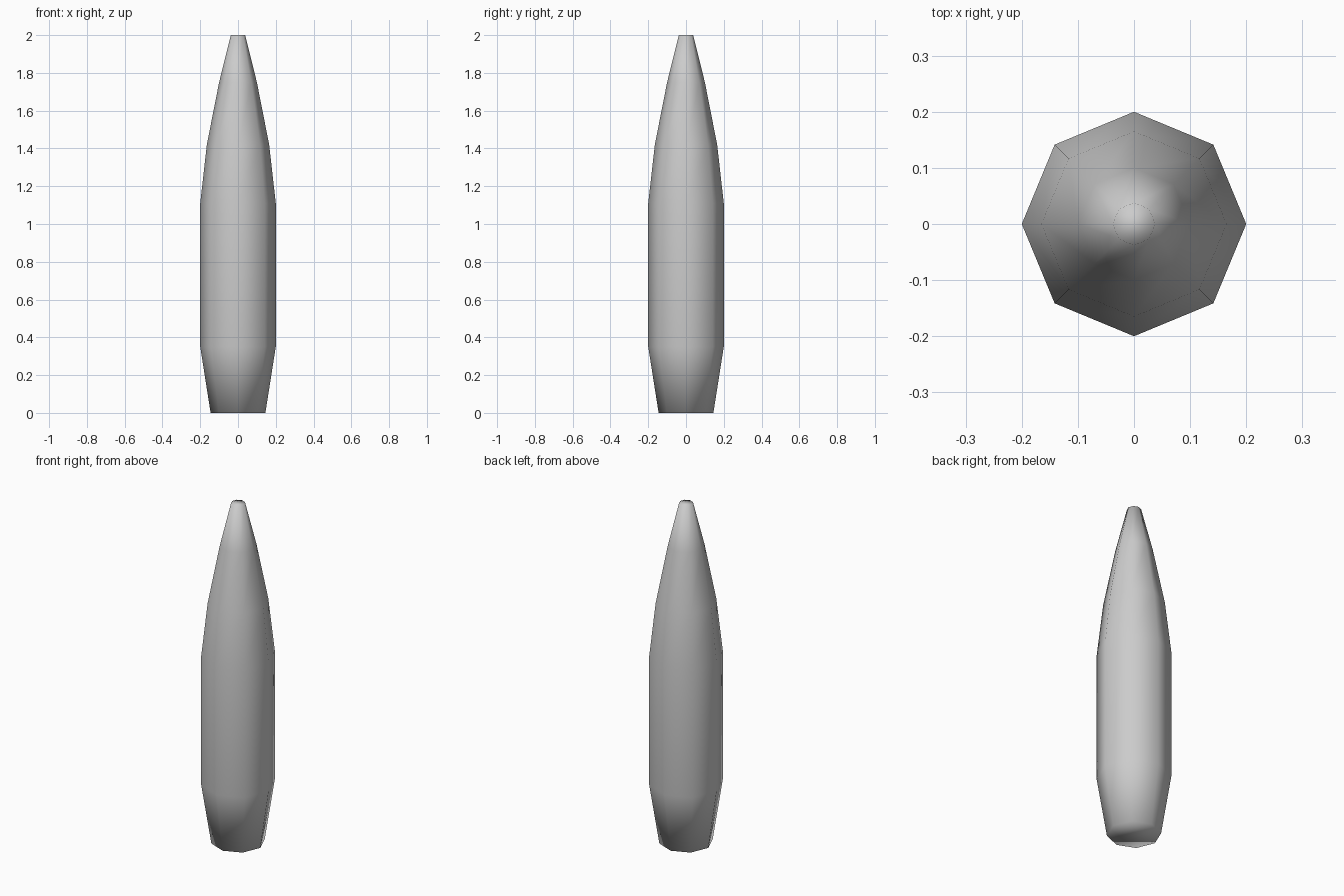
import bpy, bmesh, math

if "Cube" in bpy.data.objects:
    bpy.data.objects.remove(bpy.data.objects["Cube"])

# Octagonal bullet-shaped body: (radius, height) profile, bottom to top
PROFILE = [(0.145, 0), (0.2, 0.35), (0.2, 1.11), (0.165, 1.42), (0.1, 1.75), (0.038, 2.0)]
SIDES = 8

bm = bmesh.new()
rings = [[bm.verts.new((r * math.cos(2 * math.pi * i / SIDES),
                        r * math.sin(2 * math.pi * i / SIDES), z))
          for i in range(SIDES)] for r, z in PROFILE]

# Side walls
for low, high in zip(rings, rings[1:]):
    for i in range(SIDES):
        j = (i + 1) % SIDES
        bm.faces.new((low[i], low[j], high[j], high[i]))

# Base and tip caps
bm.faces.new(rings[0][::-1])
bm.faces.new(rings[-1])

# Smooth shading across the whole low-poly shell
for face in bm.faces:
    face.smooth = True

mesh = bpy.data.meshes.new("bullet_body")
bm.to_mesh(mesh)
bm.free()
bpy.context.collection.objects.link(bpy.data.objects.new("bullet_body", mesh))
